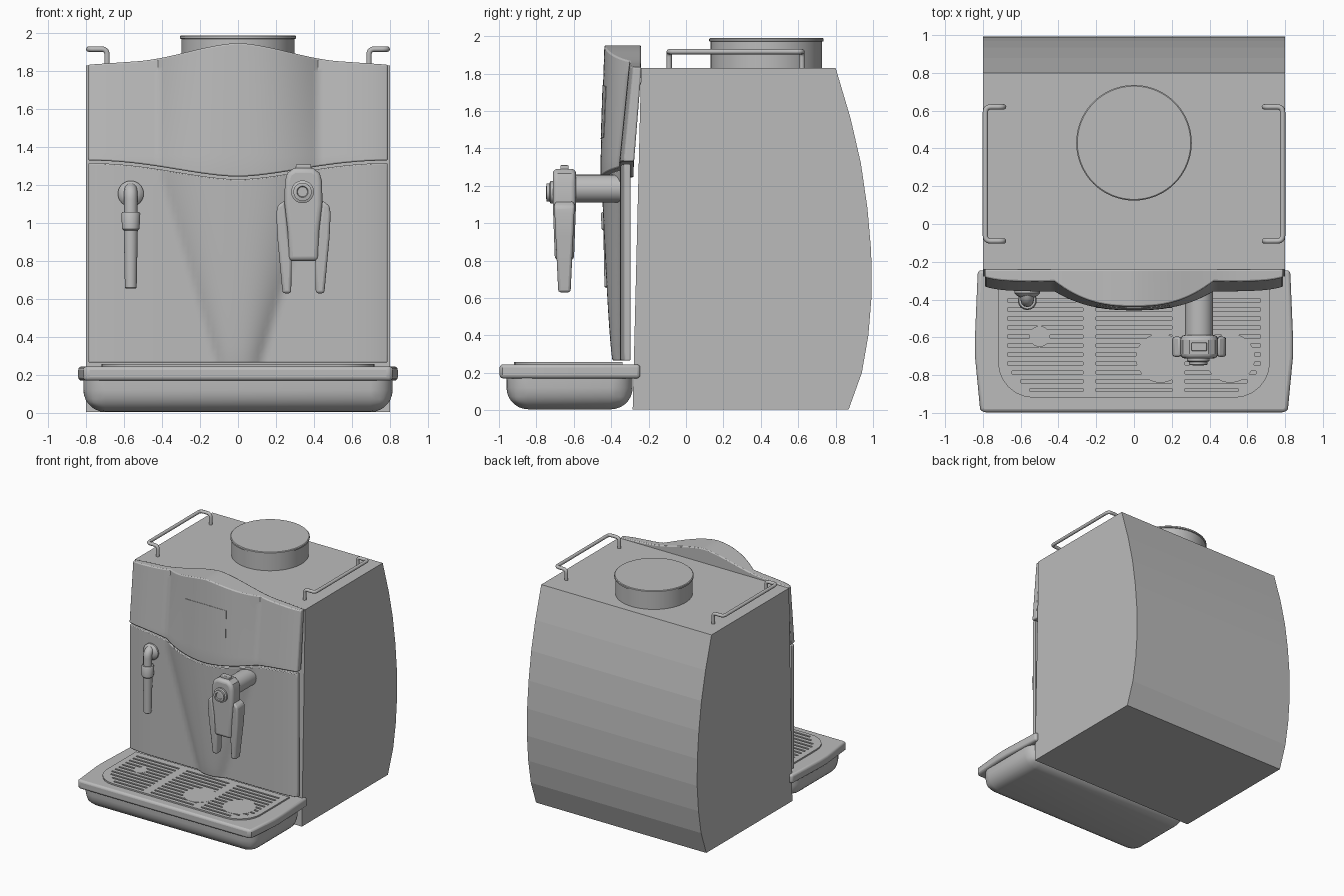
import bpy, bmesh, math
from mathutils import Vector

if "Cube" in bpy.data.objects:
    bpy.data.objects.remove(bpy.data.objects["Cube"])

grey = bpy.data.materials.new("warm_grey")
grey.use_nodes = True
grey.diffuse_color = (0.5, 0.5, 0.5, 1)
grey.node_tree.nodes["Principled BSDF"].inputs["Base Color"].default_value = (0.5, 0.5, 0.5, 1)


def finish(name, bm, bevel=0, segments=3, smooth=True):
    bmesh.ops.recalc_face_normals(bm, faces=bm.faces)
    mesh = bpy.data.meshes.new(name)
    bm.to_mesh(mesh)
    bm.free()
    obj = bpy.data.objects.new(name, mesh)
    bpy.context.collection.objects.link(obj)
    mesh.materials.append(grey)
    if smooth:
        bpy.ops.object.select_all(action='DESELECT')
        obj.select_set(True)
        bpy.context.view_layer.objects.active = obj
        bpy.ops.object.shade_smooth_by_angle(angle=math.radians(35))
    if bevel:
        mod = obj.modifiers.new("Bevel", 'BEVEL')
        mod.width, mod.segments = bevel, segments
        mod.limit_method, mod.angle_limit = 'ANGLE', math.radians(40)
    return obj


def prism_mesh(points, axis, a, b):
    """Extrude a flat outline along one axis from a to b."""
    bm = bmesh.new()
    place = {'x': lambda p, d: (d, p[0], p[1]),
             'y': lambda p, d: (p[0], d, p[1]),
             'z': lambda p, d: (p[0], p[1], d)}[axis]
    rings = [[bm.verts.new(place(p, d)) for p in points] for d in (a, b)]
    for ring in rings:
        bm.faces.new(ring)
    n = len(points)
    for i in range(n):
        j = (i + 1) % n
        bm.faces.new((rings[0][i], rings[0][j], rings[1][j], rings[1][i]))
    return bm


def mirrored(half, centre=0):
    return ([(centre + x, v) for x, v in half]
            + [(centre - x, v) for x, v in reversed(half)])


def lathe(name, base, direction, profile, sides=32):
    """Revolve (radius, distance) pairs about an axis, capped at both ends."""
    bm = bmesh.new()
    turn = Vector((0, 0, 1)).rotation_difference(Vector(direction))
    rings = []
    for r, h in profile:
        ring = []
        for i in range(sides):
            a = math.tau * i / sides
            ring.append(bm.verts.new(Vector(base) + turn @ Vector((r * math.cos(a), r * math.sin(a), h))))
        rings.append(ring)
    for lo, hi in zip(rings, rings[1:]):
        for i in range(sides):
            j = (i + 1) % sides
            bm.faces.new((lo[i], lo[j], hi[j], hi[i]))
    bm.faces.new(rings[0])
    bm.faces.new(rings[-1])
    return finish(name, bm)


def tube(name, path, radius, corner):
    """Round pipe through the path, with rounded corners."""
    pts = [Vector(p) for p in path]
    out = [pts[0]]
    for a, b, c in zip(pts, pts[1:], pts[2:]):
        p, q = b + (a - b).normalized() * corner, b + (c - b).normalized() * corner
        for k in range(7):
            t = k / 6
            out.append(p * (1 - t) ** 2 + b * 2 * t * (1 - t) + q * t * t)
    out.append(pts[-1])
    curve = bpy.data.curves.new(name, 'CURVE')
    curve.dimensions = '3D'
    curve.bevel_depth, curve.bevel_resolution, curve.use_fill_caps = radius, 4, True
    spline = curve.splines.new('POLY')
    spline.points.add(len(out) - 1)
    for sp, p in zip(spline.points, out):
        sp.co = (*p, 1)
    curve.materials.append(grey)
    bpy.context.collection.objects.link(bpy.data.objects.new(name, curve))


# Main housing with curved back
finish("housing", prism_mesh(
    [(-.285, .005), (.87, .005), (.94, .2), (.975, .4), (.993, .62), (.99, .85), (.97, 1.08),
     (.935, 1.32), (.88, 1.56), (.8, 1.83), (-.24, 1.83)], 'x', -.8, .8), smooth=False)


# Front panels share one surface: a shallow face with a tapering central bulge
def front(x, z):
    t = min(max((z - .27) / 1.0, 0), 1)
    above = max(0, (z - 1.33) / .6)
    width = .12 + .30 * t
    depth = .04 + .06 * t ** .7 + .04 * above
    side = .357 - .06 * above - .025 * (abs(x) / .79) ** 10
    bulge = max(0, 1 - (abs(x) / width) ** 2.5)
    return -(side + depth * bulge)


def seam(x):
    return 1.245 + .085 * (1 - math.cos(math.pi * min(abs(x) / .79, 1) ** .85)) / 2


def crown(x):
    return 1.835 + .055 * (1 - abs(x) / .79) + .06 * max(0, math.cos(abs(x) * 2.9)) ** 2


def panel(name, x0, x1, low, high, back, offset=0, bevel=0, nx=60, nz=24):
    bm = bmesh.new()
    sheets = ([], [])
    for i in range(nx + 1):
        x = x0 + (x1 - x0) * i / nx
        for sheet in sheets:
            sheet.append([])
        for j in range(nz + 1):
            z = low(x) + (high(x) - low(x)) * j / nz
            sheets[0][i].append(bm.verts.new((x, front(x, z) - offset, z)))
            sheets[1][i].append(bm.verts.new((x, back(x, z), z)))
    f, b = sheets
    for s in sheets:
        for i in range(nx):
            for j in range(nz):
                bm.faces.new((s[i][j], s[i + 1][j], s[i + 1][j + 1], s[i][j + 1]))
    for j in (0, nz):
        for i in range(nx):
            bm.faces.new((f[i][j], f[i + 1][j], b[i + 1][j], b[i][j]))
    for i in (0, nx):
        for j in range(nz):
            bm.faces.new((f[i][j], f[i][j + 1], b[i][j + 1], b[i][j]))
    finish(name, bm, bevel, 2)


panel("upper_front_panel", -.79, .79, seam, crown,
      lambda x, z: -.28 + .04 * min(max((z - 1.3) / .5, 0), 1), bevel=.008)
panel("lower_front_panel", -.788, .788, lambda x: .265, lambda x: seam(x) - .014,
      lambda x, z: -.297, offset=-.004, bevel=.006)
panel("display_plate", -.2, .19, lambda x: 1.46 - .01 * math.cos(x * 8),
      lambda x: 1.73 + .01 * math.cos(x * 8), lambda x, z: front(x, z) + .004,
      offset=.003, nx=16, nz=6)

# Bean hopper lid
lathe("hopper_lid", (0, .43, 1.82), (0, 0, 1),
      [(.298, 0), (.298, .15), (.306, .153), (.306, .165), (.3, .17)], 64)

# Cup rails on both sides of the top
for s, side in ((1, "left"), (-1, "right")):
    tube(side + "_cup_rail", [(s * .69, -.09, 1.82), (s * .69, -.09, 1.917), (s * .787, -.09, 1.917),
         (s * .787, .62, 1.917), (s * .69, .62, 1.917), (s * .69, .62, 1.82)], .014, .03)

# Drip tray basin, rounded on the bottom and the corners
bm = prism_mesh(mirrored([(.815, -.96), (.815, -.285)]), 'z', .005, .18)
bmesh.ops.bevel(bm, geom=[e for e in bm.edges if min(v.co.z for v in e.verts) < .1],
                offset=.115, segments=7, profile=.5, affect='EDGES')
finish("drip_tray_basin", bm)

# Drip tray rim
rim = finish("drip_tray_rim", prism_mesh(
    mirrored([(.8, -.997), (.815, -.98), (.842, -.7), (.842, -.6), (.827, -.245)]),
    'z', .17, .245), .018)

# Slotted grill plate with rounded front corners
arc = [(.53 + .19 * math.sin(a), -.73 - .19 * math.cos(a))
       for a in (math.radians(d) for d in range(0, 91, 15))]
grill = finish("grill", prism_mesh(mirrored(arc + [(.72, -.34)]), 'z', .24, .257))

# Slot cutter, three columns of narrow bars
bm = bmesh.new()
for row in range(11):
    y = -.405 - row * .0475
    reach = .67 if y > -.76 else .67 - (-.76 - y) * 1.0
    for x0, x1 in ((-reach, -.27), (-.2, .2), (.27, reach)):
        cube = bmesh.ops.create_cube(bm, size=1)
        for v in cube['verts']:
            v.co = ((x0 + x1) / 2 + v.co.x * (x1 - x0), y + v.co.y * .016, .245 + v.co.z * .05)
cutter = finish("slot_cutter", bm, smooth=False)
cutter.hide_render = True
cutter.display_type = 'WIRE'
cutter.hide_set(True)
for obj in (rim, grill):
    mod = obj.modifiers.new("Slots", 'BOOLEAN')
    mod.operation, mod.object, mod.solver = 'DIFFERENCE', cutter, 'EXACT'

# Solid discs on the grill
for name, x, y, r in (("left_cup_disc", .51, -.71, .13), ("centre_cup_disc", .14, -.71, .13),
                      ("wand_disc", -.5, -.595, .055)):
    lathe(name, (x, y, .215), (0, 0, 1), [(r, 0), (r, .043)], 40)

# Steam wand
lathe("wand_flange", (-.565, -.34, 1.155), (0, -1, 0),
      [(.068, 0), (.068, .025), (.055, .04), (.035, .05)])
tube("wand_elbow", [(-.565, -.33, 1.18), (-.565, -.405, 1.18), (-.565, -.405, .96)], .035, .055)
lathe("wand_collar", (-.565, -.405, .96), (0, 0, 1),
      [(.036, 0), (.046, .01), (.05, .09), (.044, .1)])
lathe("wand_nozzle", (-.565, -.405, .655), (0, 0, 1), [(.025, 0), (.031, .006), (.037, .32)])

# Coffee spout: arm, head, two prongs, knob and top tab
CX, CY = .345, -.65
lathe("spout_arm", (CX, -.3, 1.185), (0, -1, 0), [(.074, 0), (.074, .32)])


def taper(bm, start, amount):
    for v in bm.verts:
        v.co.y = CY + (v.co.y - CY) * (1 - amount * max(0, start - v.co.z))
    return bm


finish("spout_head", taper(prism_mesh(
    mirrored([(.08, .8), (.085, .97), (.1, 1.1), (.098, 1.22), (.085, 1.265), (.05, 1.29)], CX),
    'y', CY - .062, CY + .062), 1.1, .6), .025, 4)
for s, side in ((1, "left"), (-1, "right")):
    outline = [(.1, 1.12), (.138, 1.09), (.143, 1.05), (.138, .93), (.11, .63),
               (.065, .63), (.062, .8), (.08, .95)]
    finish(side + "_spout_prong", taper(prism_mesh(
        [(CX + s * x, z) for x, z in outline], 'y', CY - .055, CY + .055), 1.1, .85), .014)
lathe("spout_knob", (CX - .005, -.7, 1.165), (0, -1, 0),
      [(.06, 0), (.06, .025), (.048, .03), (.048, .045), (.03, .048), (.026, .04)])
finish("spout_tab", prism_mesh(mirrored([(.043, 1.26), (.04, 1.31)], CX),
                               'y', CY - .022, CY + .022), .006)
